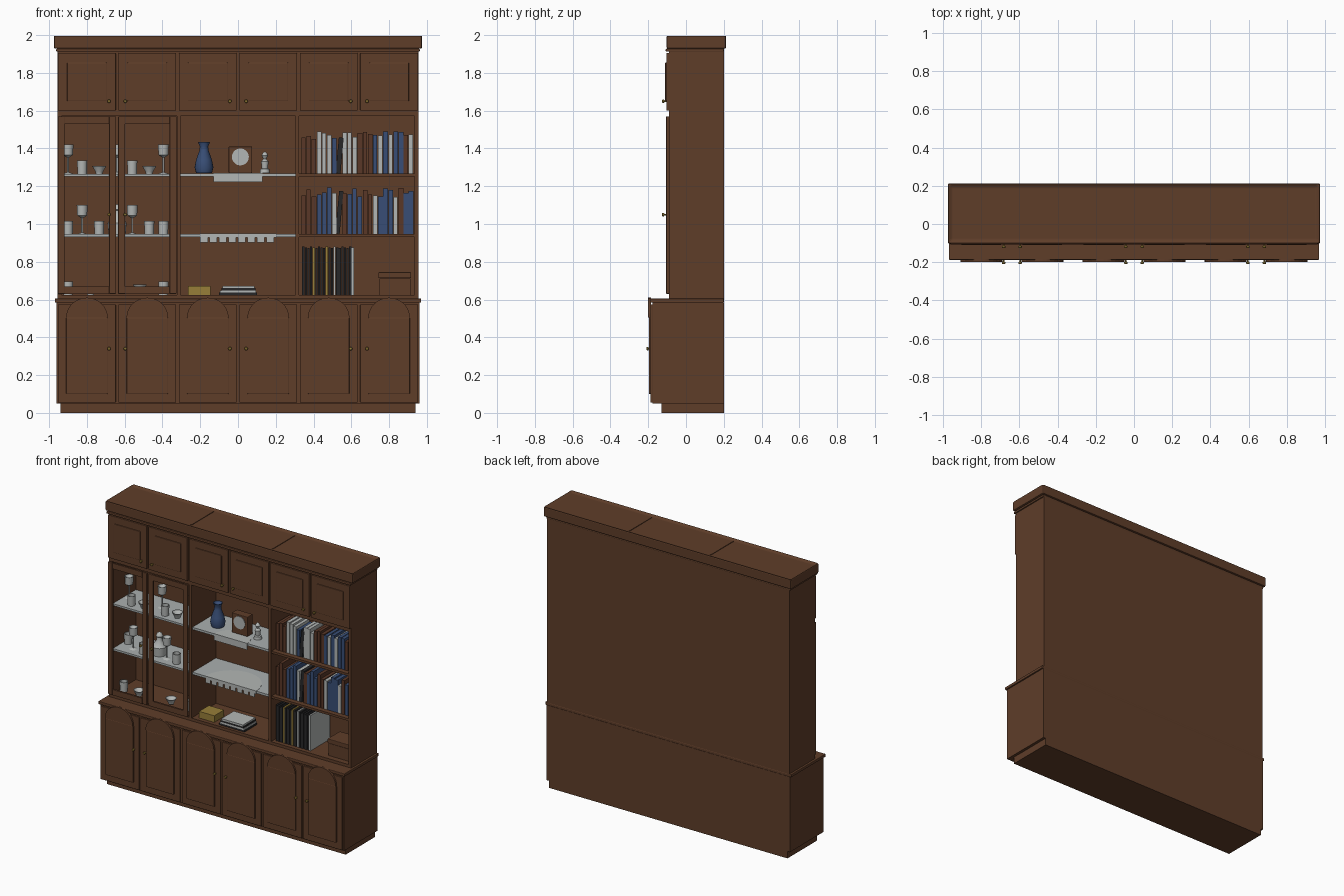
import bpy, bmesh, math, random
from mathutils import Matrix

if "Cube" in bpy.data.objects:
    bpy.data.objects.remove(bpy.data.objects["Cube"])
random.seed(4)

def mat(name, c):
    m = bpy.data.materials.new(name)
    m.diffuse_color = (*c, 1)
    m.use_nodes = True
    m.node_tree.nodes["Principled BSDF"].inputs["Base Color"].default_value = m.diffuse_color
    return m
WOOD = mat("brown_wood", (0.114, 0.047, 0.022))
GOLD = mat("brass", (0.31, 0.21, 0.04))
BLUE = mat("blue", (0.04, 0.076, 0.18))
WHITE = mat("pale_grey", (0.45, 0.47, 0.46))
GLASS = mat("glass_grey", (0.40, 0.43, 0.43))
DARK = mat("black_cover", (0.02, 0.02, 0.022))
RED = mat("leather_brown", (0.10, 0.038, 0.02))

def finish(name, bm, m, bevel=0):
    bmesh.ops.recalc_face_normals(bm, faces=bm.faces)
    me = bpy.data.meshes.new(name)
    bm.to_mesh(me)
    bm.free()
    me.materials.append(m)
    ob = bpy.data.objects.new(name, me)
    bpy.context.collection.objects.link(ob)
    if bevel:
        b = ob.modifiers.new("bevel", 'BEVEL')
        b.width, b.segments, b.limit_method = bevel, 2, 'ANGLE'
    return ob

def box(name, x0, x1, y0, y1, z0, z1, m=WOOD, bevel=0, tilt=0):
    bm = bmesh.new()
    bmesh.ops.create_cube(bm, size=1)
    bmesh.ops.scale(bm, verts=bm.verts, vec=(x1 - x0, y1 - y0, z1 - z0))
    bmesh.ops.rotate(bm, verts=bm.verts, matrix=Matrix.Rotation(tilt, 3, 'Y'))
    bmesh.ops.translate(bm, verts=bm.verts, vec=((x0 + x1) / 2, (y0 + y1) / 2, (z0 + z1) / 2))
    return finish(name, bm, m, bevel)

def lathe(name, prof, loc, m=WHITE, rot=None):
    # profile of (radius, height) turned about z
    bm = bmesh.new()
    vs = [bm.verts.new((r, 0, z)) for r, z in prof]
    es = [bm.edges.new(p) for p in zip(vs, vs[1:])]
    bmesh.ops.spin(bm, geom=vs + es, axis=(0, 0, 1), cent=(0, 0, 0), angle=2 * math.pi, steps=20)
    bmesh.ops.remove_doubles(bm, verts=bm.verts, dist=1e-5)
    if rot:
        bmesh.ops.rotate(bm, verts=bm.verts, matrix=rot)
    bmesh.ops.translate(bm, verts=bm.verts, vec=loc)
    for f in bm.faces:
        f.smooth = True
    for e in bm.edges:
        if len(e.link_faces) == 2 and e.calc_face_angle(0) > 0.7:
            e.smooth = False
    return finish(name, bm, m)

def prism(name, pts, y0, y1, m=WOOD, flat=False):
    # outline in xz extruded along y (or in xy extruded along z)
    bm = bmesh.new()
    f = bm.faces.new([bm.verts.new((a, b, y0) if flat else (a, y0, b)) for a, b in pts])
    r = bmesh.ops.extrude_face_region(bm, geom=[f])
    d = y1 - y0
    bmesh.ops.translate(bm, verts=[v for v in r['geom'] if isinstance(v, bmesh.types.BMVert)],
                        vec=(0, 0, d) if flat else (0, d, 0))
    return finish(name, bm, m)

FRONT = Matrix.Rotation(math.pi / 2, 3, 'X')   # turns +z to -y
KNOB = [(0, 0), (0.004, 0), (0.004, 0.009), (0.009, 0.012), (0.009, 0.019), (0.006, 0.022), (0, 0.022)]

def knob(x, y, z):
    lathe("knob", KNOB, (x, y, z), GOLD, FRONT)

# base cabinet
box("plinth", -0.94, 0.94, -0.13, 0.2, 0, 0.052)
box("base_carcass", -0.96, 0.96, -0.178, 0.2, 0.05, 0.585)
box("counter_top", -0.97, 0.97, -0.188, 0.2, 0.584, 0.605, bevel=0.004)

# upper carcass
for s in (-1, 1):
    box("upper_side", s * 0.945 - 0.01, s * 0.945 + 0.01, -0.09, 0.2, 0.6, 1.93)
    box("divider", s * 0.314 - 0.01, s * 0.314 + 0.01, -0.09, 0.19, 0.6, 1.59)
box("back_panel", -0.94, 0.94, 0.185, 0.199, 0.6, 1.93)
box("upper_floor", -0.94, 0.94, -0.09, 0.19, 0.603, 0.625)
box("top_cupboard", -0.95, 0.95, -0.09, 0.199, 1.572, 1.93)
box("cornice_bead", -0.963, 0.963, -0.108, 0.2, 1.912, 1.928, bevel=0.005)

# crown with a sunken top
crown = bmesh.new()
bmesh.ops.create_cube(crown, size=1)
bmesh.ops.scale(crown, verts=crown.verts, vec=(1.95, 0.315, 0.072))
bmesh.ops.translate(crown, verts=crown.verts, vec=(0, 0.055, 1.964))
crown.faces.ensure_lookup_table()
top = max(crown.faces, key=lambda f: f.calc_center_median().z)
bmesh.ops.inset_region(crown, faces=[top], thickness=0.028)
bmesh.ops.translate(crown, verts=top.verts, vec=(0, 0, -0.012))
finish("crown", crown, WOOD, 0.008)
for x in (-0.32, 0.32):
    box("crown_seam", x - 0.004, x + 0.004, -0.07, 0.18, 1.985, 1.992)

# doors: six columns, knobs meeting in pairs
for i in range(6):
    c = -0.8 + 0.32 * i
    k = c + (0.117 if i % 2 == 0 else -0.117)
    # lower door with arched raised panel
    box("base_door", c - 0.153, c + 0.153, -0.188, -0.176, 0.055, 0.575, bevel=0.003)
    arch = [(c + 0.11 * math.cos(math.pi * t / 16), 0.505 + 0.105 * math.sin(math.pi * t / 16)) for t in range(17)]
    prism("door_arch", arch, -0.2, -0.184)
    box("door_panel", c - 0.11, c + 0.11, -0.197, -0.184, 0.1, 0.505, bevel=0.004)
    knob(k, -0.188, 0.34)
    # upper door with raised panel
    box("upper_door", c - 0.153, c + 0.153, -0.104, -0.088, 1.6, 1.905, bevel=0.003)
    box("upper_door_panel", c - 0.105, c + 0.105, -0.11, -0.1, 1.65, 1.855, bevel=0.004)
    knob(k, -0.104, 1.65)
    # glazed display doors, left bay only
    if i < 2:
        for s in (-1, 1):
            box("glass_door_stile", c + s * 0.136 - 0.018, c + s * 0.136 + 0.018, -0.105, -0.09, 0.63, 1.57, bevel=0.003)
        for z in (0.63, 1.53):
            box("glass_door_rail", c - 0.118, c + 0.118, -0.104, -0.091, z, z + 0.04)
        knob(k, -0.105, 1.05)

# shelves
for z in (0.932, 1.252):
    box("left_shelf", -0.935, -0.325, -0.075, 0.185, z, z + 0.014, GLASS)
    box("centre_shelf", -0.304, 0.304, -0.08, 0.185, z, z + 0.016, GLASS)
    box("right_shelf", 0.324, 0.935, -0.085, 0.185, z, z + 0.016)

# doilies draped over the centre shelves
for z, r, n in ((1.268, 0.13, 1), (0.948, 0.2, 8)):
    half = [(r * math.cos(math.pi * t / 20), -0.08 + r * math.sin(math.pi * t / 20)) for t in range(21)]
    prism("doily", half, z, z + 0.002, WHITE, True)
    w = 2 * r / n
    for j in range(n):
        g = 0.2 * w if n > 1 else 0
        box("doily_edge", -r + j * w, -r + (j + 1) * w - g, -0.083, -0.08, z - 0.045, z - 0.016, WHITE)
    box("doily_front", -r, r, -0.083, -0.08, z - 0.02, z + 0.002, WHITE)

# glassware
MUG = [(0, 0), (0.025, 0), (0.027, 0.07), (0.023, 0.07), (0.022, 0.006), (0, 0.006)]
BOWL = [(0, 0), (0.018, 0), (0.02, 0.01), (0.037, 0.04), (0.033, 0.04), (0, 0.01)]
GOBLET = [(0, 0), (0.027, 0), (0.005, 0.008), (0.005, 0.085), (0.026, 0.1), (0.029, 0.155), (0.026, 0.155), (0, 0.1)]
CARAFE = [(0, 0), (0.045, 0), (0.05, 0.06), (0.018, 0.1), (0.018, 0.125), (0.024, 0.13), (0.016, 0.15), (0, 0.16)]
for x in (-0.825, -0.56):
    lathe("mug", MUG, (x, -0.02, 1.266))
    lathe("goblet", GOBLET, (x, 0, 0.946))
    lathe("bowl", BOWL, (x + 0.09, -0.01, 1.266))
    lathe("mug", MUG, (x + 0.09, -0.02, 0.946))
for x in (-0.9, -0.395):
    lathe("goblet", GOBLET, (x, 0.06, 1.266))
    lathe("mug", MUG, (x, 0.05, 0.946))
    lathe("mug", MUG, (x, 0, 0.625))
lathe("goblet", GOBLET, (-0.64, 0.06, 1.266))
lathe("carafe", CARAFE, (-0.64, 0.03, 0.946))
lathe("bowl", BOWL, (-0.78, 0, 0.625))
lathe("bowl", BOWL, (-0.52, -0.01, 0.64))

# centre ornaments
lathe("vase", [(0, 0), (0.042, 0), (0.05, 0.03), (0.042, 0.07), (0.024, 0.12), (0.022, 0.14), (0.032, 0.165),
               (0.027, 0.165), (0, 0.13)], (-0.18, 0.03, 1.27), BLUE)
box("clock_case", -0.05, 0.075, 0, 0.06, 1.27, 1.41, bevel=0.004)
lathe("clock_face", [(0, 0), (0.045, 0), (0.045, 0.004), (0, 0.004)], (0.0125, 0.0, 1.355), WHITE, FRONT)
lathe("figurine", [(0, 0), (0.027, 0), (0.024, 0.02), (0.016, 0.025), (0.02, 0.06), (0.008, 0.075), (0.017, 0.092),
                   (0.012, 0.105), (0, 0.115)], (0.142, 0.02, 1.27))
box("gift_box", -0.265, -0.145, -0.06, 0.05, 0.625, 0.672, GOLD)
for j, m in enumerate((DARK, WHITE, DARK, WHITE)):
    box("magazine", -0.1 + 0.006 * j, 0.1 - 0.004 * j, -0.07, 0.07, 0.625 + j * 0.012, 0.637 + j * 0.012, m)

# book rows: colour codes from left to right
COL = {'n': RED, 'w': WHITE, 'b': BLUE, 'd': DARK}
for z, row, hmax in ((1.268, "nnnwwwbdwwwnnnbwbwbbnw", 0.23), (0.948, "nnnbbbwdnbbbnnwbbbwnbb", 0.25)):
    x, step = 0.336, 0.595 / 22
    for ch in row:
        h = hmax * random.uniform(0.78, 0.98)
        box("book", x, x + step * random.uniform(0.8, 0.96), -0.05, 0.1, z, z + h, COL[ch],
            tilt=0.09 if ch == 'd' else 0)
        x += step

# record sleeves and keepsake box
for j in range(20):
    x = 0.34 + j * 0.0138
    m = GOLD if j in (4, 9) else WHITE if j in (12, 19) else DARK
    box("record_sleeve", x, x + 0.0115, -0.06, 0.16, 0.625, 0.88 - 0.004 * (j % 3), m)
box("keepsake_box", 0.748, 0.912, -0.05, 0.08, 0.625, 0.712)
box("keepsake_lid", 0.743, 0.917, -0.055, 0.085, 0.714, 0.745, bevel=0.004)
